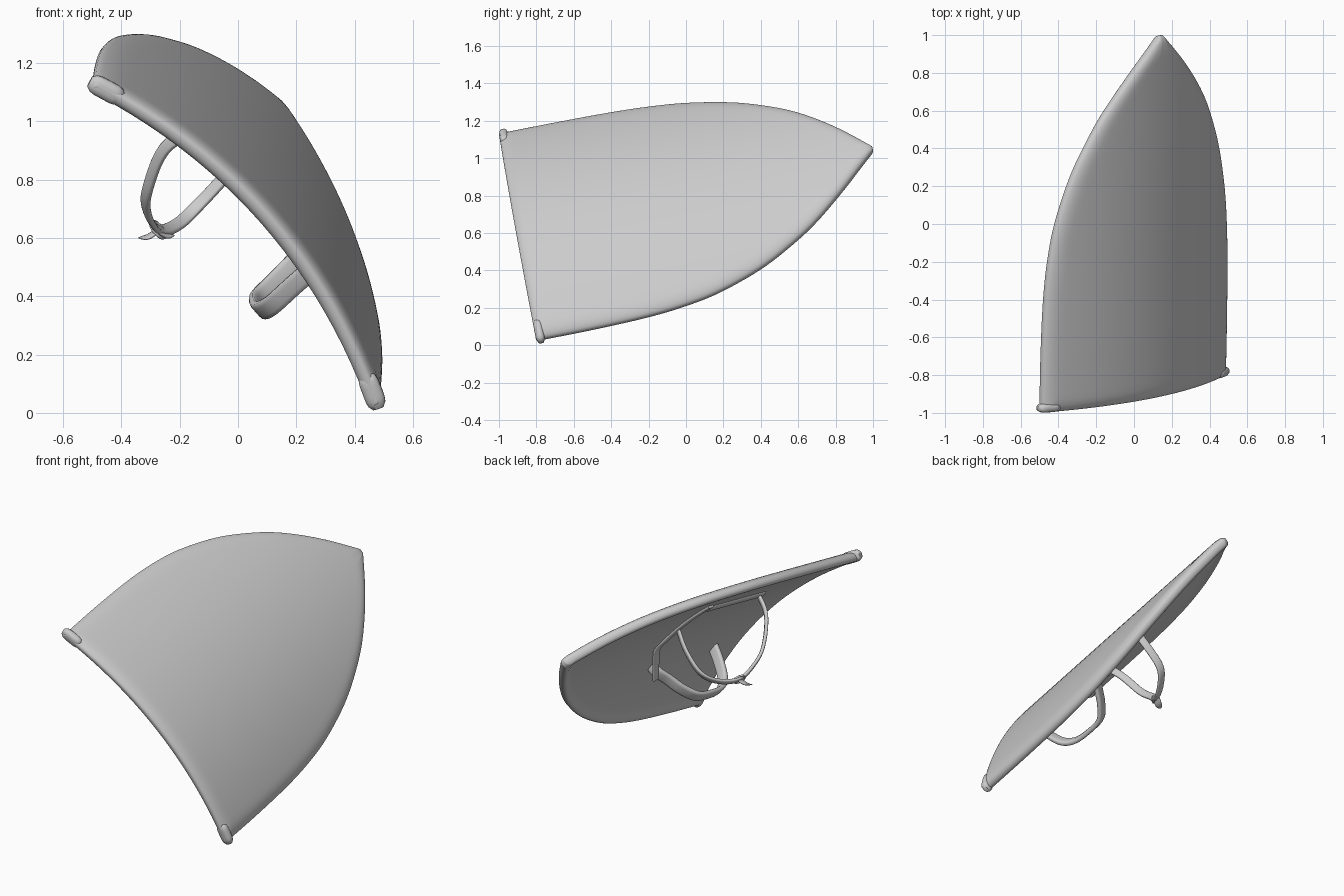
import bpy
import bmesh
import math
from mathutils import Vector

cube = bpy.data.objects.get("Cube")
if cube:
    bpy.data.objects.remove(cube)

# One plain grey finish
grey = bpy.data.materials.new("plain grey")
grey.use_nodes = True
grey.diffuse_color = (0.6, 0.6, 0.6, 1)
grey.node_tree.nodes["Principled BSDF"].inputs["Base Color"].default_value = (0.6, 0.6, 0.6, 1)

# Tilted shield frame: ACROSS its width, ALONG its length, OUT of its face
ORIGIN = Vector((-0.01, -0.9, 0.575))
ACROSS = Vector((0.657, 0.134, -0.744)).normalized()
ALONG = Vector((0.02, 0.981, 0.193))
ALONG = (ALONG - ACROSS * ALONG.dot(ACROSS)).normalized()
OUT = ACROSS.cross(ALONG)
TIP = 1.957


def place(u, v, h):
    return ORIGIN + ACROSS * u + ALONG * v + OUT * h


def arch(u):
    return 0.15 * (1 - (u / 0.75) ** 2)


def smooth_path(points, steps=5):
    """Catmull-Rom through the given points."""
    p = [Vector(q) for q in points]
    p = [2 * p[0] - p[1]] + p + [2 * p[-1] - p[-2]]
    path = []
    for i in range(1, len(p) - 2):
        a, b, c, d = p[i - 1:i + 3]
        for k in range(steps):
            t = k / steps
            path.append(0.5 * (2 * b + (c - a) * t + (2 * a - 5 * b + 4 * c - d) * t * t
                               + (3 * b - a - 3 * c + d) * t ** 3))
    return path + [p[-2]]


def finish(name, bm):
    bmesh.ops.recalc_face_normals(bm, faces=bm.faces)
    mesh = bpy.data.meshes.new(name)
    bm.to_mesh(mesh)
    bm.free()
    mesh.materials.append(grey)
    obj = bpy.data.objects.new(name, mesh)
    bpy.context.collection.objects.link(obj)
    bpy.ops.object.select_all(action="DESELECT")
    obj.select_set(True)
    bpy.context.view_layer.objects.active = obj
    bpy.ops.object.shade_smooth_by_angle(angle=math.radians(60))


def sweep(name, path, side, wide, thick, power=1.0, taper=None, sides=12):
    """Sweep a rounded section along a world-space path."""
    bm = bmesh.new()
    rings = []
    for i, p in enumerate(path):
        t = (path[min(i + 1, len(path) - 1)] - path[max(i - 1, 0)]).normalized()
        s = (side - t * side.dot(t)).normalized()
        k = t.cross(s)
        size = taper(i / (len(path) - 1)) if taper else 1
        ring = []
        for j in range(sides):
            a = math.tau * (j + 0.5) / sides
            c, d = math.cos(a), math.sin(a)
            c = math.copysign(abs(c) ** power, c) * wide * size / 2
            d = math.copysign(abs(d) ** power, d) * thick * size / 2
            ring.append(bm.verts.new(p + s * c + k * d))
        rings.append(ring)
    for r, q in zip(rings, rings[1:]):
        for j in range(sides):
            n = (j + 1) % sides
            bm.faces.new((r[j], r[n], q[n], q[j]))
    bm.faces.new(rings[0])
    bm.faces.new(rings[-1])
    finish(name, bm)


# Half outline: half width against length
outline = smooth_path([(0.738, 0, 0), (0.738, 0.3, 0), (0.73, 0.6, 0), (0.71, 0.82, 0),
                       (0.672, 1.02, 0), (0.593, 1.25, 0), (0.498, 1.43, 0),
                       (0.388, 1.59, 0), (0.22, 1.77, 0), (0.012, TIP, 0)])


def half_width(v):
    for a, b in zip(outline, outline[1:]):
        if v <= b.y:
            return a.x + (b.x - a.x) * (v - a.y) / (b.y - a.y)
    return outline[-1].x


def front_skin(s):
    """Soft shoulder falling to the edge."""
    t = min(1, s / 0.1)
    return 0.03 * math.sqrt(1 - (1 - t) ** 3)


def back_skin(s):
    """Rounded rim bead, then the thinner inner face."""
    t = min(1, s / 0.03)
    step = min(1, max(0, (s - 0.04) / 0.03))
    return -0.036 * math.sqrt(1 - (1 - t) ** 2) + 0.01 * step


# Curved panel: front and back skins meet along the edge
EDGE = [0, 0.002, 0.007, 0.015, 0.027, 0.04, 0.055, 0.07, 0.1]
rows = EDGE + [p.y for p in outline if 0.13 < p.y < TIP - 0.04] + [TIP - s for s in EDGE[5::-1]]
bm = bmesh.new()
for skin in (front_skin, back_skin):
    grid = []
    for v in rows:
        half = half_width(v)
        k = min(1, half / 0.15)
        insets = [e * k for e in EDGE]
        inner = half - insets[-1]
        us = [s - half for s in insets] + [inner * (i / 10 - 1) for i in range(1, 20)]
        us += [half - s for s in reversed(insets)]
        row = []
        for u in us:
            s = max(0, min(half - abs(u), v, TIP - v))
            row.append(bm.verts.new(place(u, v, arch(u) + skin(s))))
        grid.append(row)
    for r, q in zip(grid, grid[1:]):
        for j in range(len(r) - 1):
            bm.faces.new((r[j], r[j + 1], q[j + 1], q[j]))
bmesh.ops.remove_doubles(bm, verts=bm.verts, dist=0.00005)
finish("shield_panel", bm)

# Small rounded knobs at the two top corners
for name, sign in (("left_corner_knob", 1), ("right_corner_knob", -1)):
    path = [place(sign * u, 0.025, arch(u) - 0.003) for u in [0.635 + 0.015 * i for i in range(9)]]
    sweep(name, path, OUT, 0.07, 0.05, 0.8, lambda t: 1 - 0.45 * abs(2 * t - 1) ** 5)


def strap(name, points, side, wide, thick):
    sweep(name, [place(*q) for q in smooth_path(points)], side, wide, thick, 0.5)


# Forearm loop, set diagonally across the back
strap("forearm_strap",
      [(-0.335, 0.47, 0.11), (-0.34, 0.53, -0.04), (-0.262, 0.61, -0.185), (-0.195, 0.69, -0.25),
       (-0.11, 0.765, -0.275), (-0.065, 0.88, -0.235), (-0.055, 0.97, -0.155),
       (-0.07, 0.99, -0.01), (-0.1, 0.98, 0.12)],
      ACROSS * 0.8 - ALONG * 0.6, 0.045, 0.02)

# Hand grip, running lengthwise
strap("hand_grip",
      [(0.27, 0.25, 0.12), (0.275, 0.28, 0.02), (0.285, 0.33, -0.09), (0.285, 0.41, -0.142),
       (0.28, 0.53, -0.155), (0.28, 0.64, -0.145), (0.285, 0.72, -0.08),
       (0.285, 0.78, 0.0), (0.285, 0.83, 0.06), (0.285, 0.84, 0.12)],
      ACROSS, 0.07, 0.03)

# Flat straps fixed to the back of the panel, the second one joining the grip
lengthwise = [(-0.35, 0.45 + 0.18 * i, arch(0.35) - 0.03) for i in range(4)]
crosswise = [(u / 10, 0.98 - u / 100, arch(u / 10) - 0.03) for u in range(-4, 2)]
strap("lengthwise_strap", lengthwise, ACROSS, 0.045, 0.02)
strap("crosswise_strap", crosswise + [(0.2, 0.92, 0.07), (0.285, 0.88, 0.02)],
      ALONG, 0.045, 0.02)

# Buckle ring and loose strap ends
centre = place(-0.11, 0.765, -0.275)
ring = [centre + ACROSS * 0.035 * math.cos(a) + (ALONG * 0.8 + OUT * 0.3) * 0.035 * math.sin(a)
        for a in [math.tau * i / 16 for i in range(17)]]
sweep("buckle", ring, OUT, 0.012, 0.012, sides=6)
for name, tip in (("long_strap_end", Vector((-0.34, -0.16, 0.6))),
                  ("short_strap_end", Vector((-0.22, -0.09, 0.61)))):
    sag = Vector((0, 0, -0.01))
    path = [centre.lerp(tip, i / 8) + sag * math.sin(math.pi * i / 8) for i in range(9)]
    sweep(name, path, Vector((0, 1, 0.3)), 0.045, 0.014, 0.6, lambda t: 1 - 0.8 * t ** 3)
